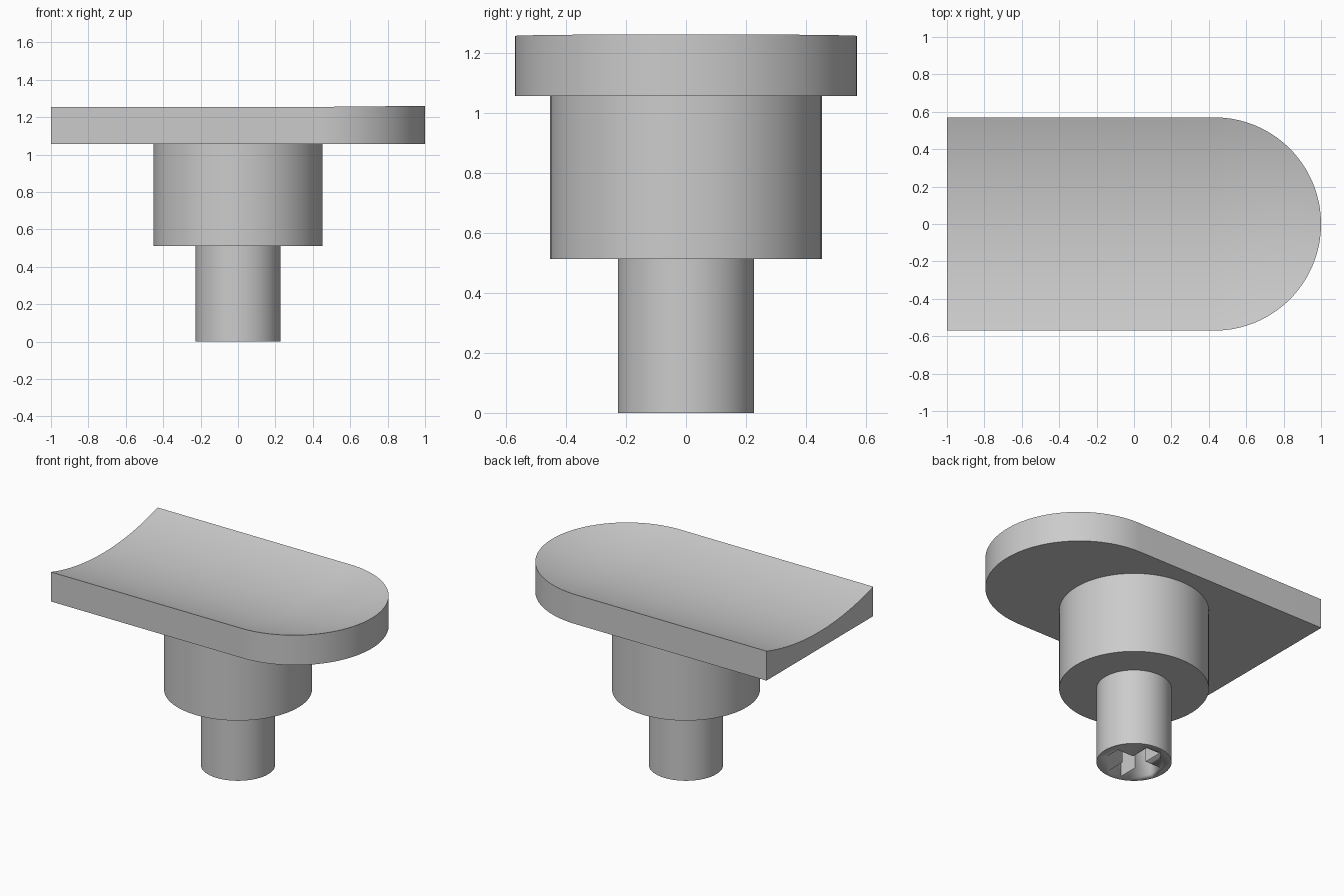
import bpy, bmesh
from math import cos, sin, pi, hypot, radians, sqrt

cube = bpy.data.objects.get("Cube")
if cube:
    bpy.data.objects.remove(cube, do_unlink=True)

grey = bpy.data.materials.new("plain grey")
grey.use_nodes = True
colour = (0.6, 0.6, 0.6, 1)
grey.diffuse_color = colour
next(n for n in grey.node_tree.nodes
     if n.type == 'BSDF_PRINCIPLED').inputs["Base Color"].default_value = colour


def finish(name, bm):
    """Turn a bmesh into a smooth-by-angle object."""
    bmesh.ops.recalc_face_normals(bm, faces=bm.faces)
    mesh = bpy.data.meshes.new(name)
    bm.to_mesh(mesh)
    bm.free()
    mesh.materials.append(grey)
    obj = bpy.data.objects.new(name, mesh)
    bpy.context.collection.objects.link(obj)
    bpy.ops.object.select_all(action='DESELECT')
    obj.select_set(True)
    bpy.context.view_layer.objects.active = obj
    bpy.ops.object.shade_smooth_by_angle(angle=radians(30))
    return obj


def prism(name, outline, bottom, top):
    """Extrude a closed outline straight up."""
    bm = bmesh.new()
    base = bm.faces.new([bm.verts.new((x, y, bottom)) for x, y in outline])
    up = bmesh.ops.extrude_face_region(bm, geom=[base], use_keep_orig=True)
    verts = [v for v in up["geom"] if isinstance(v, bmesh.types.BMVert)]
    bmesh.ops.translate(bm, verts=verts, vec=(0, 0, top - bottom))
    return finish(name, bm)


def circle(radius, count=96):
    return [(radius * cos(2 * pi * i / count), radius * sin(2 * pi * i / count))
            for i in range(count)]


# Plate with one round end and a dished top
HALF, CENTRE, UNDER, RIM, DEPTH = 0.57, 0.43, 1.056, 1.255, 0.085
BALL = (HALF ** 2 + DEPTH ** 2) / (2 * DEPTH)
RINGS, ARC = 16, 64


def dish_height(x, y):
    d = hypot(max(x - CENTRE + 0.018, 0), y)
    return RIM - DEPTH + BALL - sqrt(BALL ** 2 - d ** 2)


def half_stadium(d):
    arc = [pi * (i / ARC - 0.5) for i in range(ARC + 1)]
    return [(-1, -d)] + [(CENTRE + d * cos(a), d * sin(a)) for a in arc] + [(-1, d)]


bm = bmesh.new()
rows = [[bm.verts.new((x, y, dish_height(x, y)))
         for x, y in half_stadium(HALF * k / RINGS)] for k in range(RINGS + 1)]
rows.append([bm.verts.new((x, y, UNDER)) for x, y in half_stadium(HALF)])
for inner, outer in zip(rows, rows[1:]):
    for i in range(len(inner) - 1):
        bm.faces.new((inner[i], inner[i + 1], outer[i + 1], outer[i]))
bm.faces.new(rows[-1])
bm.faces.new([r[0] for r in rows[::-1]] + [r[-1] for r in rows[1:]])
bmesh.ops.remove_doubles(bm, verts=bm.verts, dist=1e-5)
finish("dished_plate", bm)

# Round body and stem
prism("round_body", circle(0.453), 0.512, UNDER)
stem = prism("stem", circle(0.227), 0, 0.512)

# Cross-shaped socket in the underside of the stem
ax, ay, w = 0.17, 0.18, 0.05
quarter = [(ax, w), (w, w), (w, ay)]
cross = (quarter + [(-x, y) for x, y in quarter[::-1]]
         + [(-x, -y) for x, y in quarter] + [(x, -y) for x, y in quarter[::-1]])
cutter = prism("socket_cutter", cross, -0.1, 0.4)
cutter.hide_render = True
cut = stem.modifiers.new("socket", 'BOOLEAN')
cut.operation = 'DIFFERENCE'
cut.solver = 'EXACT'
cut.object = cutter
bpy.context.view_layer.objects.active = stem
bpy.ops.object.modifier_apply(modifier=cut.name)
bpy.data.objects.remove(cutter, do_unlink=True)
